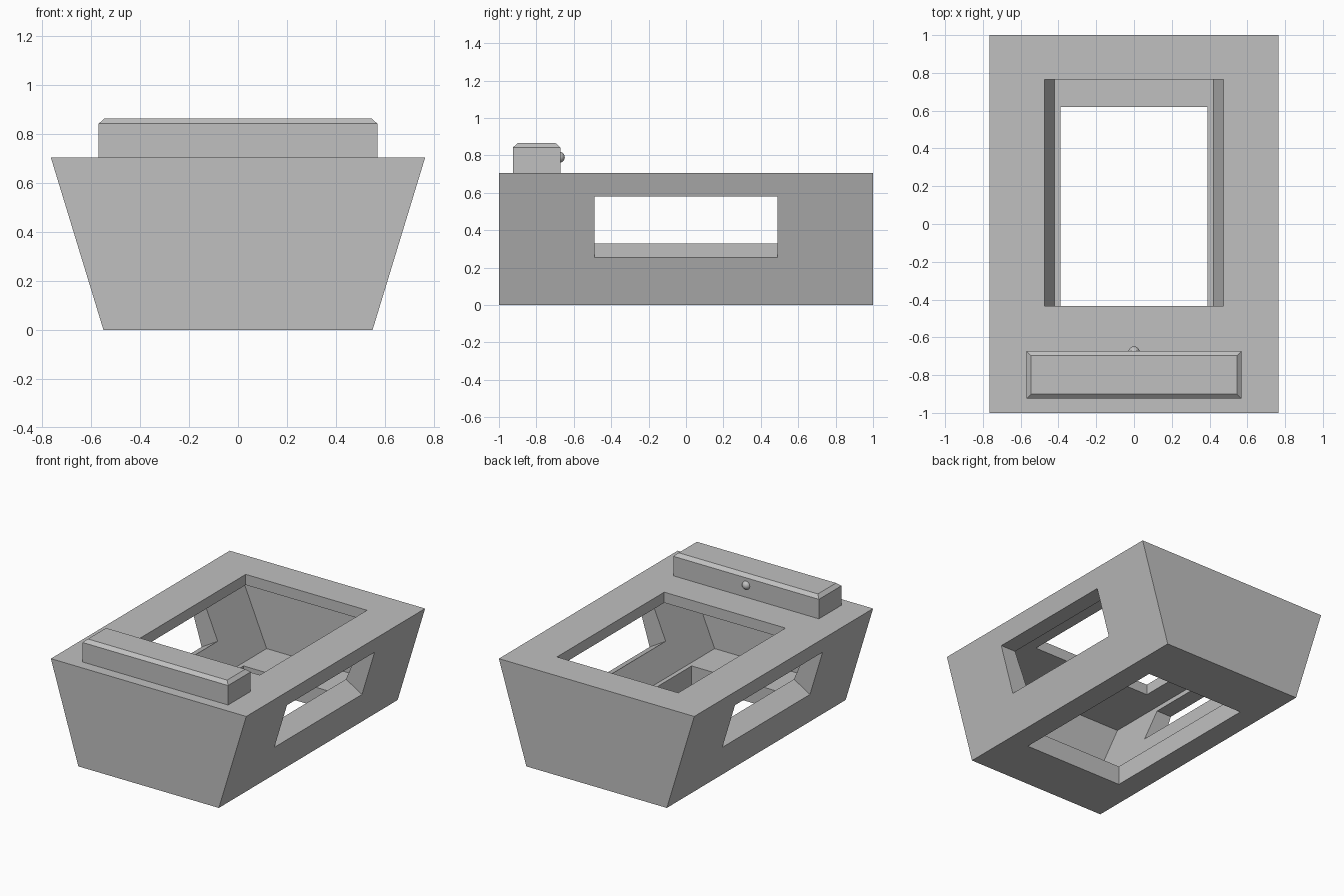
import bpy, bmesh
from mathutils import Matrix

if "Cube" in bpy.data.objects:
    bpy.data.objects.remove(bpy.data.objects["Cube"])

grey = bpy.data.materials.new("light grey")
grey.diffuse_color = (0.53, 0.53, 0.53, 1)
grey.use_nodes = True
grey.node_tree.nodes["Principled BSDF"].inputs["Base Color"].default_value = grey.diffuse_color


def prism(name, profile, y0, y1):
    """Extrude an (x, z) profile along y."""
    bm = bmesh.new()
    face = bm.faces.new([bm.verts.new((x, y0, z)) for x, z in profile])
    ext = bmesh.ops.extrude_face_region(bm, geom=[face])
    moved = [g for g in ext["geom"] if isinstance(g, bmesh.types.BMVert)]
    bmesh.ops.translate(bm, verts=moved, vec=(0, y1 - y0, 0))
    bmesh.ops.recalc_face_normals(bm, faces=bm.faces)
    return finish(name, bm)


def finish(name, bm):
    mesh = bpy.data.meshes.new(name)
    bm.to_mesh(mesh)
    bm.free()
    mesh.materials.append(grey)
    obj = bpy.data.objects.new(name, mesh)
    bpy.context.collection.objects.link(obj)
    return obj


def taper(half_low, z_low, half_high, z_high):
    return [(-half_low, z_low), (half_low, z_low), (half_high, z_high), (-half_high, z_high)]


def cut(target, cutter):
    mod = target.modifiers.new(cutter.name, 'BOOLEAN')
    mod.operation = 'DIFFERENCE'
    mod.solver = 'EXACT'
    mod.object = cutter
    cutter.hide_render = True
    cutter.hide_viewport = True


# Flared outer housing
housing = prism("housing", taper(0.55, 0, 0.765, 0.705), -1, 1)

# Hollow interior, top opening and floor opening
cut(housing, prism("cavity_cutter", taper(0.42, 0.135, 0.63, 0.63), -0.92, 0.92))
cut(housing, prism("top_opening_cutter", taper(0.475, 0.58, 0.475, 0.8), -0.435, 0.765))
cut(housing, prism("floor_opening_cutter", taper(0.39, -0.1, 0.39, 0.2), -0.62, 0.62))

# Side windows with sloping sills
for side, label in ((1, "right"), (-1, "left")):
    profile = [(0.45, 0.36), (0.90, 0.094), (0.90, 0.58), (0.45, 0.58)]
    cut(housing, prism(label + "_window_cutter", [(side * x, z) for x, z in profile], -0.49, 0.49))

# Raised bar with a chamfered top
bm = bmesh.new()
rings = []
for inset, z in ((0, 0.705), (0, 0.843), (0.025, 0.865)):
    x, y0, y1 = 0.57 - inset, -0.925 + inset, -0.672 - inset
    rings.append([bm.verts.new(p) for p in ((-x, y0, z), (x, y0, z), (x, y1, z), (-x, y1, z))])
for low, high in zip(rings, rings[1:]):
    for i in range(4):
        j = (i + 1) % 4
        bm.faces.new((low[i], low[j], high[j], high[i]))
bm.faces.new(rings[0][::-1])
bm.faces.new(rings[-1])
finish("raised_bar", bm)

# Small round knob on the back of the bar
bm = bmesh.new()
bmesh.ops.create_uvsphere(bm, u_segments=24, v_segments=12, radius=0.03,
                          matrix=Matrix.Translation((0, -0.678, 0.79)))
for f in bm.faces:
    f.smooth = True
finish("knob", bm)
